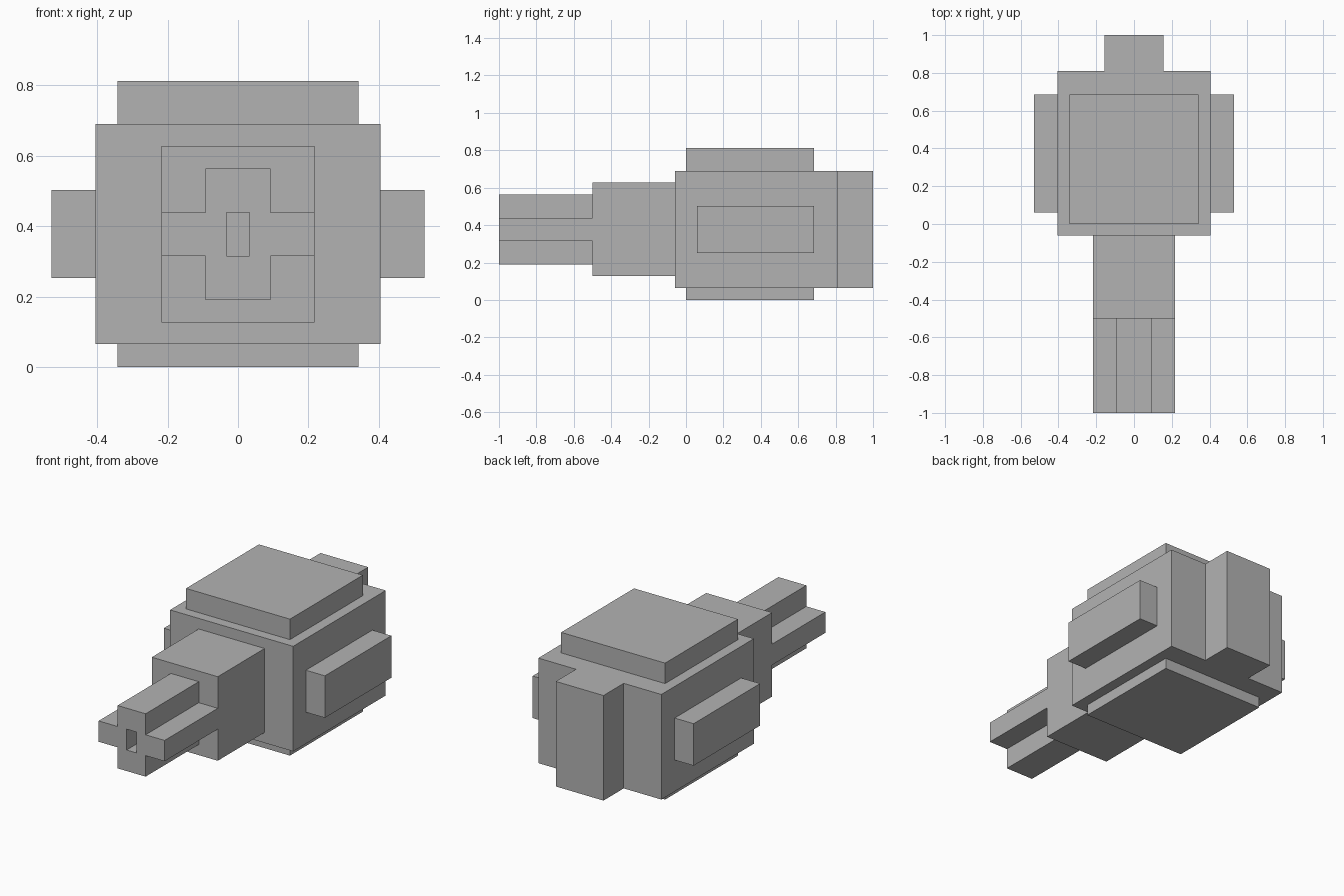
import bpy
import bmesh
from mathutils import Vector

cube = bpy.data.objects.get("Cube")
if cube:
    bpy.data.objects.remove(cube, do_unlink=True)

grey = bpy.data.materials.new("plain grey")
grey.use_nodes = True
colour = (0.45, 0.45, 0.45, 1)
grey.diffuse_color = colour
grey.node_tree.nodes["Principled BSDF"].inputs["Base Color"].default_value = colour


def add_object(name, bm):
    bmesh.ops.recalc_face_normals(bm, faces=bm.faces)
    mesh = bpy.data.meshes.new(name)
    bm.to_mesh(mesh)
    bm.free()
    mesh.materials.append(grey)
    obj = bpy.data.objects.new(name, mesh)
    bpy.context.collection.objects.link(obj)
    return obj


def box(name, xs, ys, zs):
    """Box spanning the given ranges."""
    bm = bmesh.new()
    bmesh.ops.create_cube(bm, size=1)
    spans = (xs, ys, zs)
    for v in bm.verts:
        v.co = Vector([(a + b) / 2 + c * (b - a) for c, (a, b) in zip(v.co, spans)])
    return add_object(name, bm)


def extruded_profile(name, loops, y_front, y_back):
    """Solid from an outline and its holes, drawn in x-z and extruded along y."""
    bm = bmesh.new()
    edges = []
    for loop in loops:
        verts = [bm.verts.new((x, y_front, z)) for x, z in loop]
        edges += [bm.edges.new((a, b)) for a, b in zip(verts, verts[1:] + verts[:1])]
    bmesh.ops.triangle_fill(bm, edges=edges, use_beauty=True)
    result = bmesh.ops.extrude_face_region(bm, geom=bm.faces[:], use_keep_orig=True)
    moved = [g for g in result["geom"] if isinstance(g, bmesh.types.BMVert)]
    bmesh.ops.translate(bm, verts=moved, vec=(0, y_back - y_front, 0))
    return add_object(name, bm)


# Main body with its raised panels
box("body", (-0.405, 0.405), (-0.06, 0.81), (0.065, 0.69))
box("top_panel", (-0.342, 0.342), (0, 0.685), (0.69, 0.812))
box("bottom_panel", (-0.342, 0.342), (0, 0.685), (0, 0.065))
box("back_block", (-0.157, 0.157), (0.81, 1), (0.065, 0.69))
for side, sign in (("left", 1), ("right", -1)):
    xs = sorted((sign * 0.405, sign * 0.53))
    box(side + "_panel", xs, (0.06, 0.685), (0.252, 0.502))

# Neck in front of the body
box("neck", (-0.217, 0.217), (-0.5, -0.06), (0.127, 0.627))

# Cross-shaped barrel with a rectangular bore
mid = 0.377
arm, stem, thick, tall = 0.217, 0.092, 0.062, 0.187
quarter = [(arm, thick), (stem, thick), (stem, tall)]
half = quarter + [(-x, z) for x, z in reversed(quarter)]
cross = half + [(x, -z) for x, z in reversed(half)]
bore = [(0.033, thick), (-0.033, thick), (-0.033, -thick), (0.033, -thick)]
loops = [[(x, mid + z) for x, z in loop] for loop in (cross, bore)]
extruded_profile("barrel", loops, -1, -0.5)
